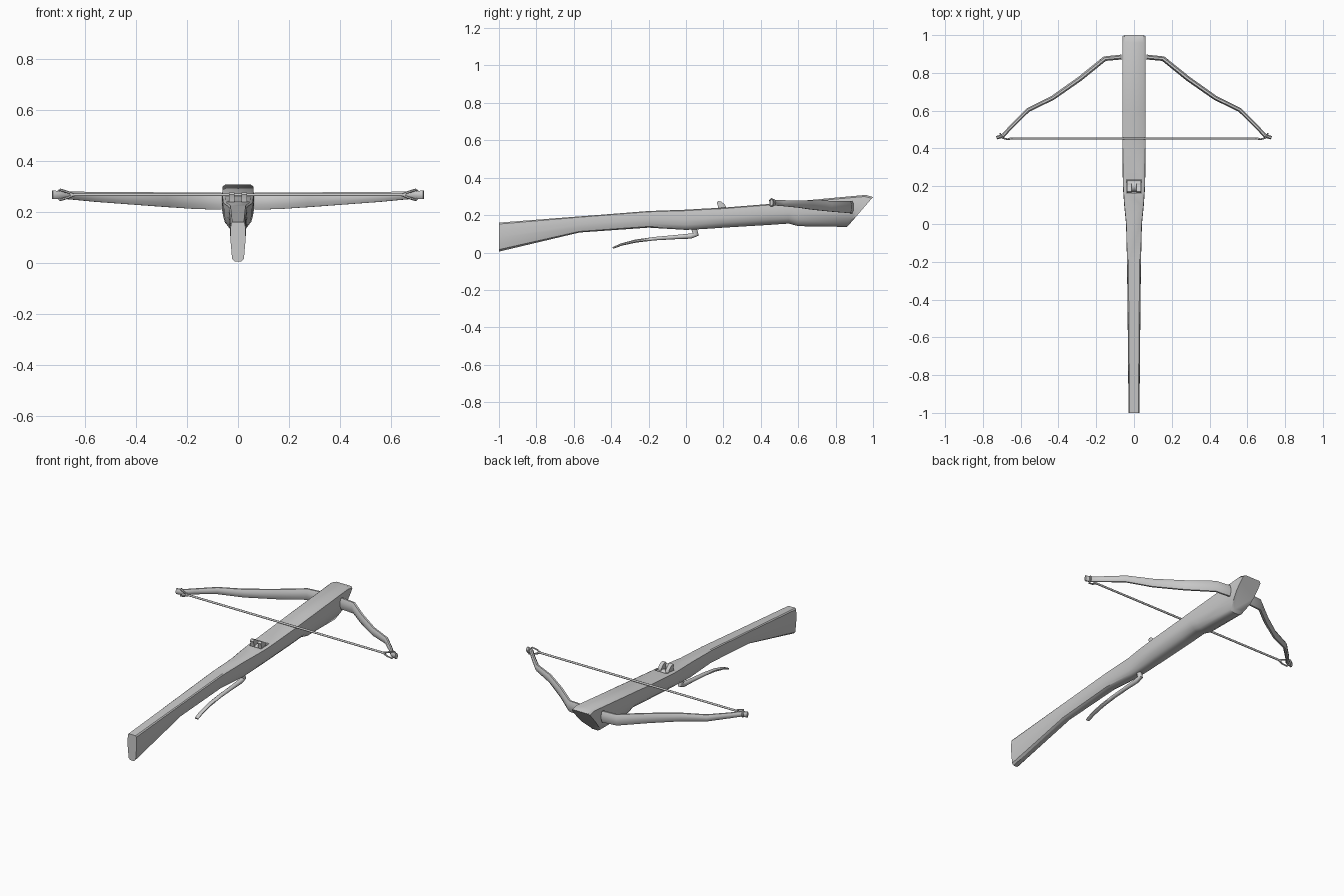
import bpy, bmesh, math
from mathutils import Vector

if "Cube" in bpy.data.objects:
    bpy.data.objects.remove(bpy.data.objects["Cube"])


def loft(name, rings):
    """Skin a list of equal-length vertex rings and cap both ends."""
    bm = bmesh.new()
    vs = [[bm.verts.new(p) for p in ring] for ring in rings]
    n = len(rings[0])
    for a, b in zip(vs, vs[1:]):
        for i in range(n):
            j = (i + 1) % n
            bm.faces.new((a[i], a[j], b[j], b[i]))
    bm.faces.new(vs[0])
    bm.faces.new(vs[-1])
    bmesh.ops.recalc_face_normals(bm, faces=bm.faces)
    me = bpy.data.meshes.new(name)
    bm.to_mesh(me)
    bm.free()
    ob = bpy.data.objects.new(name, me)
    bpy.context.collection.objects.link(ob)
    return ob


def smooth(ob, angle=40):
    bpy.ops.object.select_all(action='DESELECT')
    ob.select_set(True)
    bpy.context.view_layer.objects.active = ob
    bpy.ops.object.shade_smooth_by_angle(angle=math.radians(angle))


def sweep(name, path, sizes, up=Vector((0, 0, 1)), sides=8):
    """Elliptical tube; sizes are (side radius, up radius) per point."""
    path = [Vector(p) for p in path]
    rings = []
    for i, p in enumerate(path):
        t = (path[min(i + 1, len(path) - 1)] - path[max(i - 1, 0)]).normalized()
        side = t.cross(up).normalized()
        u = side.cross(t)
        ring = []
        for k in range(sides):
            a = math.tau * (k + 0.5) / sides
            ring.append(p + side * math.cos(a) * sizes[i][0] + u * math.sin(a) * sizes[i][1])
        rings.append(ring)
    ob = loft(name, rings)
    smooth(ob, 50)
    return ob


def mirror_x(ob):
    ob.modifiers.new("mirror", 'MIRROR').use_mirror_merge = False


# Stock: y top, y bottom, z top, z bottom, half width, bottom half width
stations = [
    (-1.0, -1.0, .160, .005, .029, .018),
    (-.57, -.57, .193, .107, .033, .017),
    (-.20, -.20, .222, .133, .037, .020),
    (0.0, 0.0, .229, .121, .042, .022),
    (.10, .10, .235, .126, .052, .024),
    (.20, .20, .240, .133, .059, .026),
    (.45, .45, .260, .148, .062, .028),
    (.55, .55, .270, .155, .062, .028),
    (.60, .60, .275, .141, .062, .030),
    (.96, .86, .308, .137, .062, .030),
    (1.0, .875, .297, .152, .062, .030),
]
# Cross-section: side factor, height factor
right = [(.80, 1.0), (.97, .95), (1, .80), (1, .50), (.88, .25)]
rings = []
for yt, yb, zt, zb, w, wb in stations:
    half = [(w * s, yb + (yt - yb) * f, zb + (zt - zb) * f) for s, f in right]
    half += [(wb * 1.3, yb, zb + (zt - zb) * .07), (wb * .7, yb, zb)]
    rings.append(half + [(-x, y, z) for x, y, z in reversed(half)])
stock = loft("stock", rings)

# Pocket for the string catch
bpy.ops.mesh.primitive_cube_add(size=1, location=(0, .2, .24))
cutter = bpy.context.object
cutter.name = "pocket_cutter"
cutter.scale = (.08, .072, .07)
mod = stock.modifiers.new("pocket", 'BOOLEAN')
mod.operation = 'DIFFERENCE'
mod.object = cutter
bpy.context.view_layer.objects.active = stock
bpy.ops.object.modifier_apply(modifier="pocket")
bpy.data.objects.remove(cutter)
smooth(stock, 35)

# Catch: roller with two curved prongs
bpy.ops.mesh.primitive_cylinder_add(vertices=16, radius=.03, depth=.076,
                                    location=(0, .2, .212), rotation=(0, math.pi / 2, 0))
bpy.context.object.name = "catch_roller"
smooth(bpy.context.object)
prong_profile = [(.172, .225), (.216, .225), (.214, .247), (.205, .259),
                 (.188, .272), (.172, .276), (.164, .268), (.170, .252)]
prong = loft("catch_prong", [[(x, y, z) for y, z in prong_profile] for x in (.014, .036)])
mirror_x(prong)
smooth(prong)

# Trigger lever
lever = [(0, -.392, .024), (0, -.345, .043), (0, -.27, .061), (0, -.17, .074),
         (0, -.06, .082), (0, .025, .088), (0, .052, .097), (0, .042, .132)]
sweep("trigger_lever", lever,
      [(.012, .005), (.013, .007), (.013, .009), (.013, .010),
       (.013, .012), (.014, .015), (.014, .019), (.014, .016)], up=Vector((0, -.3, 1)))

# Bow limbs
limb = [(.066, .884, .243), (.155, .875, .243), (.285, .770, .248), (.43, .668, .254),
        (.56, .604, .259), (.65, .515, .264), (.695, .466, .267), (.728, .457, .267)]
mirror_x(sweep("bow_limb", limb,
               [(.014, .036), (.014, .035), (.014, .031), (.013, .026),
                (.012, .021), (.011, .017), (.011, .016), (.010, .018)]))

# String and its end loops around the limb tips
sweep("bow_string", [(-.66, .452, .267), (.66, .452, .267)], [(.006, .006)] * 2)
for name, s in (("string_loop_upper", 1), ("string_loop_lower", -1)):
    pts = [(.642, .452, .267), (.672, .449, .267 + s * .012), (.698, .456, .267 + s * .020),
           (.706, .474, .267 + s * .012), (.708, .478, .267)]
    mirror_x(sweep(name, pts, [(.005, .005)] * 5, sides=6))
